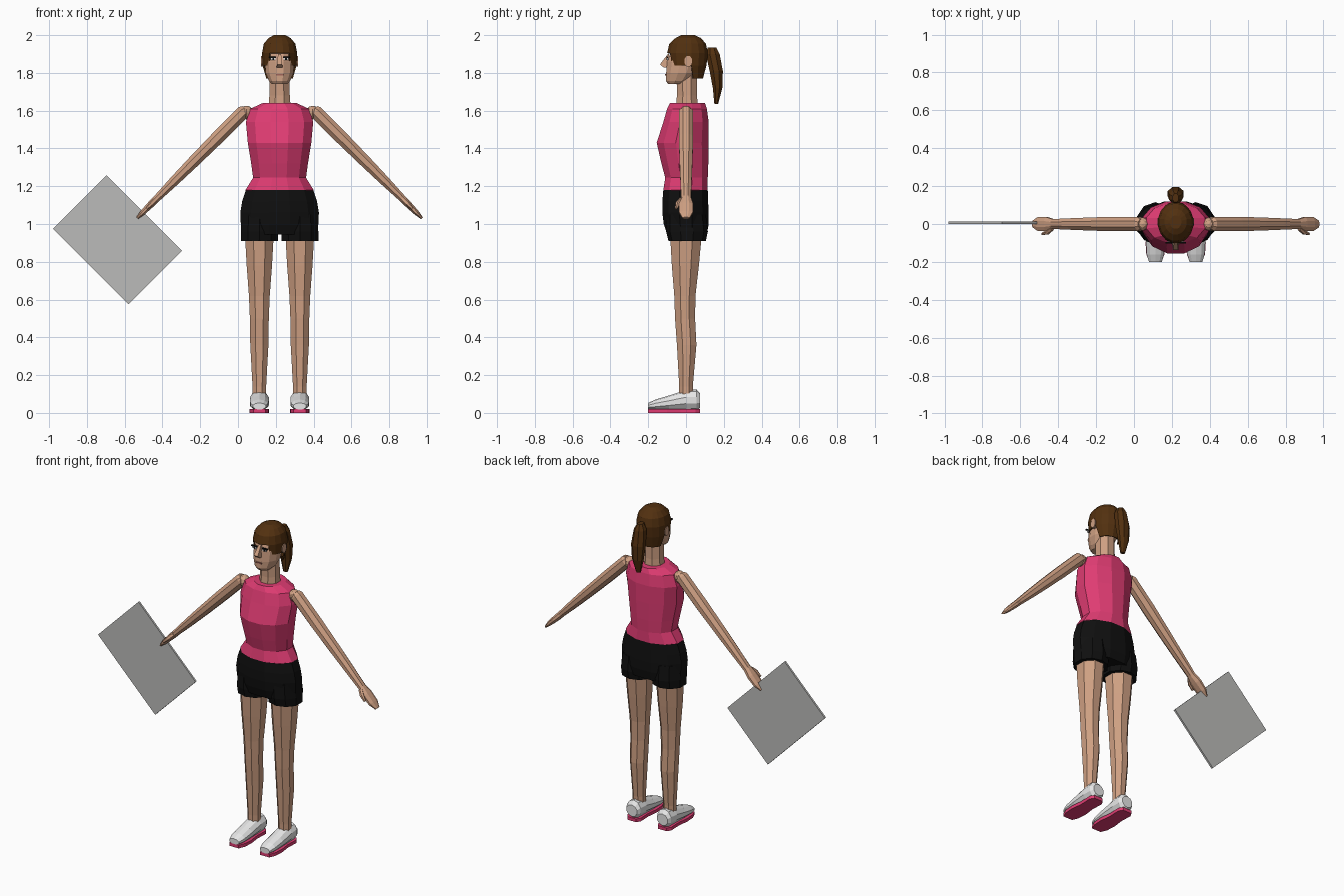
import bpy, bmesh, math
from mathutils import Vector

CX = 0.22  # body centre line
X, Y, Z = Vector((1, 0, 0)), Vector((0, 1, 0)), Vector((0, 0, 1))


def material(name, r, g, b):
    m = bpy.data.materials.new(name)
    m.diffuse_color = (r, g, b, 1)
    return m


SKIN = material("skin", 0.62, 0.35, 0.225)
PINK = material("pink fabric", 0.74, 0.045, 0.17)
BLACK = material("black fabric", 0.005, 0.005, 0.005)
HAIR = material("brown hair", 0.085, 0.03, 0.005)
WHITE = material("shoe white", 0.8, 0.8, 0.8)
GREY = material("board grey", 0.5, 0.5, 0.49)
LIP = material("lips", 0.35, 0.13, 0.1)


def finish(name, bm, mat):
    bmesh.ops.recalc_face_normals(bm, faces=bm.faces)
    me = bpy.data.meshes.new(name)
    bm.to_mesh(me)
    bm.free()
    me.materials.append(mat)
    ob = bpy.data.objects.new(name, me)
    bpy.context.collection.objects.link(ob)
    return ob


def loft(name, sections, u, v, n, mat, drop=None):
    """Skin n-sided rings; each section is (centre, radius along u, radius along v)."""
    bm = bmesh.new()
    k = 1 / math.cos(math.pi / n)
    rings = []
    for c, ru, rv in sections:
        ring = []
        for i in range(n):
            a = (i + 0.5) * 2 * math.pi / n
            ring.append(bm.verts.new(Vector(c) + u * (ru * k * math.cos(a)) + v * (rv * k * math.sin(a))))
        rings.append(ring)
    for a, b in zip(rings, rings[1:]):
        for i in range(n):
            j = (i + 1) % n
            bm.faces.new((a[i], a[j], b[j], b[i]))
    bm.faces.new(rings[-1])
    if drop is None:
        bm.faces.new(rings[0])
    else:
        gone = [f for f in bm.faces if drop(f.calc_center_median())]
        bmesh.ops.delete(bm, geom=gone, context='FACES')
    return finish(name, bm, mat)


def upright(name, rows, mat, n=12, x=CX, drop=None):
    """Rows are (z, half width, y front, y back)."""
    secs = [((x, (y0 + y1) / 2, z), w, (y1 - y0) / 2) for z, w, y0, y1 in rows]
    return loft(name, secs, X, Y, n, mat, drop)


def box(name, c, size, mat, tilt=0):
    bm = bmesh.new()
    bmesh.ops.create_cube(bm, size=1)
    for p in bm.verts:
        p.co = Vector(p.co[i] * size[i] for i in range(3))
    ob = finish(name, bm, mat)
    ob.location = c
    ob.rotation_euler[1] = tilt
    return ob


# Clothing
upright("shirt", [(1.16, 0.165, -0.11, 0.105), (1.18, 0.18, -0.12, 0.115),
                  (1.245, 0.14, -0.11, 0.115), (1.32, 0.15, -0.13, 0.118),
                  (1.43, 0.168, -0.155, 0.12), (1.54, 0.178, -0.12, 0.12),
                  (1.61, 0.155, -0.1, 0.11), (1.64, 0.09, -0.085, 0.1)], PINK)
upright("shorts", [(0.945, 0.2, -0.1, 0.11), (1.0, 0.205, -0.118, 0.12),
                   (1.06, 0.208, -0.125, 0.12), (1.12, 0.198, -0.125, 0.117),
                   (1.18, 0.178, -0.12, 0.115)], BLACK)

# Neck and head
upright("neck", [(1.6, 0.06, -0.055, 0.065), (1.68, 0.054, -0.048, 0.058), (1.8, 0.052, -0.05, 0.058)], SKIN, 8)
upright("head", [(1.74, 0.04, -0.095, -0.02), (1.757, 0.056, -0.106, 0.03),
                 (1.80, 0.074, -0.105, 0.065), (1.86, 0.078, -0.1, 0.09),
                 (1.91, 0.078, -0.08, 0.095), (1.96, 0.06, -0.055, 0.075)], SKIN, 12)
loft("nose", [((CX, -0.092, 1.9), 0.008, 0.004), ((CX, -0.118, 1.845), 0.014, 0.02),
              ((CX, -0.105, 1.828), 0.016, 0.012)], X, Y, 4, SKIN)
box("lips", (CX, -0.107, 1.79), (0.04, 0.008, 0.007), LIP)

# Hair cap, open around the face and over the ears
hair = upright("hair", [(1.77, 0.07, -0.04, 0.09), (1.84, 0.09, -0.09, 0.108),
                        (1.905, 0.093, -0.1, 0.116), (1.955, 0.083, -0.088, 0.105),
                        (1.985, 0.058, -0.055, 0.078), (2.0, 0.03, -0.025, 0.045)], HAIR, 16,
               drop=lambda c: (c.z < 1.9 and c.y < -0.072) or (c.z < 1.83 and c.y < 0.025))
solid = hair.modifiers.new("thickness", 'SOLIDIFY')
solid.thickness = 0.008
solid.offset = -1
upright("ponytail", [(1.935, 0.016, 0.115, 0.16), (1.9, 0.034, 0.105, 0.178),
                     (1.81, 0.042, 0.125, 0.195), (1.72, 0.034, 0.142, 0.192),
                     (1.635, 0.014, 0.15, 0.17)], HAIR, 8)

# Board held in one hand
box("board", (-0.638, 0.006, 0.916), (0.565, 0.012, 0.4), GREY, math.radians(45))

for s, side in ((-1, "right"), (1, "left")):
    # Eyes and ears
    ex = CX + s * 0.034
    box(side + "_eye", (ex, -0.096, 1.874), (0.026, 0.009, 0.01), WHITE)
    box(side + "_pupil", (ex, -0.099, 1.874), (0.009, 0.009, 0.01), BLACK)
    box(side + "_eyelash", (ex + s * 0.003, -0.099, 1.884), (0.036, 0.009, 0.008), BLACK)
    loft(side + "_ear", [((CX + s * 0.07, 0.008, 1.86), 0.016, 0.024),
                         ((CX + s * 0.097, 0.012, 1.862), 0.02, 0.028)], Y, Z, 8, SKIN)

    # Arm with flattened hand, running 45 degrees down and out
    d = Vector((s, 0, -1)).normalized()
    v = Vector((s, 0, 1)).normalized()
    top = Vector((CX + s * 0.188, 0, 1.597))
    arm = [(-0.012, 0.026, 0.026), (0.005, 0.036, 0.036), (0.2, 0.038, 0.035),
           (0.38, 0.034, 0.031), (0.52, 0.03, 0.026), (0.65, 0.026, 0.019),
           (0.7, 0.038, 0.018), (0.76, 0.036, 0.014), (0.8, 0.018, 0.007)]
    loft(side + "_arm", [(top + d * t, a, b) for t, a, b in arm], Y, v, 8, SKIN)
    thumb = [(0.655, -0.022, 0.012), (0.69, -0.043, 0.012), (0.73, -0.052, 0.006)]
    loft(side + "_thumb", [(top + d * t + Y * y, r, r) for t, y, r in thumb], Y, v, 6, SKIN)
    bm = bmesh.new()
    bmesh.ops.create_uvsphere(bm, u_segments=8, v_segments=6, radius=0.036)
    ball = finish(side + "_shoulder", bm, SKIN)
    ball.location = (CX + s * 0.175, 0, 1.59)

    # Leg and the shorts cuff around it
    lx = CX + s * 0.107
    upright(side + "_leg", [(0.08, 0.036, -0.036, 0.036), (0.14, 0.036, -0.036, 0.036),
                            (0.36, 0.048, -0.048, 0.055), (0.5, 0.05, -0.058, 0.048),
                            (0.62, 0.055, -0.062, 0.05), (0.78, 0.067, -0.075, 0.068),
                            (0.96, 0.077, -0.085, 0.085)], SKIN, 8, lx)
    upright(side + "_shorts_cuff", [(0.91, 0.098, -0.088, 0.1), (0.96, 0.098, -0.1, 0.11),
                                    (1.05, 0.09, -0.1, 0.1)], BLACK, 10, lx)

    # Shoe and sole, lofted from heel to toe
    shoe = [(0.075, 0.036, 0.03, 0.1), (0.055, 0.048, 0.014, 0.122), (0.0, 0.05, 0.014, 0.118),
            (-0.09, 0.05, 0.014, 0.09), (-0.16, 0.046, 0.014, 0.07), (-0.2, 0.034, 0.018, 0.052)]
    loft(side + "_shoe", [((lx, y, (a + b) / 2), w, (b - a) / 2) for y, w, a, b in shoe], X, Z, 10, WHITE)
    sole = [(0.075, 0.03), (0.05, 0.046), (-0.03, 0.043), (-0.1, 0.052), (-0.16, 0.048), (-0.2, 0.032)]
    loft(side + "_sole", [((lx, y, 0.01), w, 0.01) for y, w in sole], X, Z, 4, PINK)
